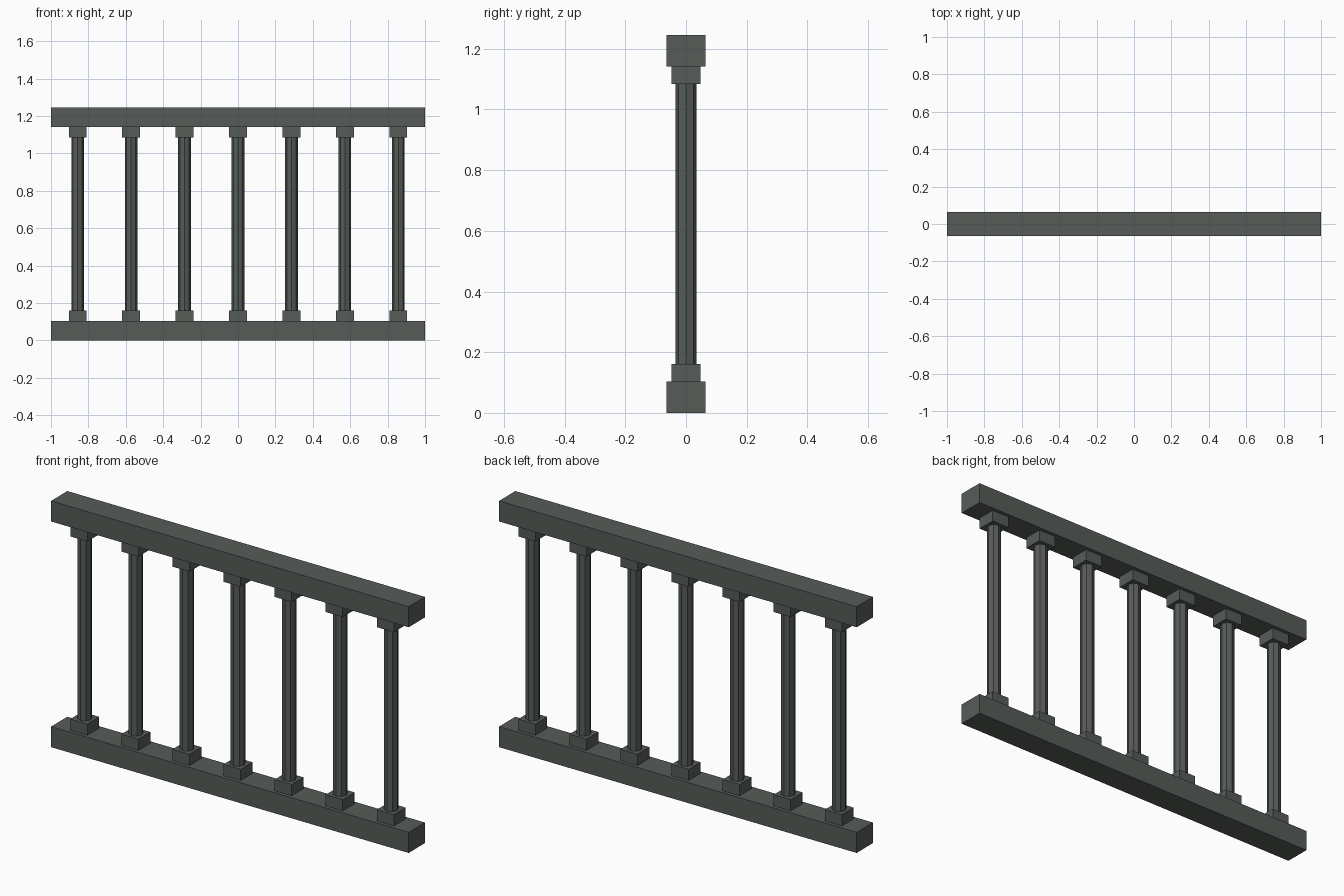
import bpy

if "Cube" in bpy.data.objects:
    bpy.data.objects.remove(bpy.data.objects["Cube"])

LENGTH, DEPTH, HEIGHT = 2.0, 0.13, 1.245
RAIL_H, BLOCK_H, BLOCK_W = 0.104, 0.057, 0.095
POST_R, COUNT = 0.034, 7

iron = bpy.data.materials.new("dark_grey_green")
iron.diffuse_color = (0.095, 0.108, 0.098, 1)
iron.use_nodes = True
iron.node_tree.nodes["Principled BSDF"].inputs["Base Color"].default_value = iron.diffuse_color


def finish(name):
    obj = bpy.context.object
    obj.name = name
    obj.data.materials.append(iron)
    return obj


def box(name, x, z0, size):
    bpy.ops.mesh.primitive_cube_add(size=1, location=(x, 0, z0 + size[2] / 2))
    bpy.context.object.scale = size
    bpy.ops.object.transform_apply(location=False, rotation=False, scale=True)
    return finish(name)


# Bottom and top rails
box("bottom_rail", 0, 0, (LENGTH, DEPTH, RAIL_H))
box("top_rail", 0, HEIGHT - RAIL_H, (LENGTH, DEPTH, RAIL_H))

# Evenly spaced eight-sided balusters with square blocks at both ends
low = RAIL_H + BLOCK_H
high = HEIGHT - low
for i in range(COUNT):
    x = (i - (COUNT - 1) / 2) * LENGTH / COUNT
    box(f"base_block_{i + 1}", x, RAIL_H, (BLOCK_W, BLOCK_W, BLOCK_H))
    box(f"cap_block_{i + 1}", x, high, (BLOCK_W, BLOCK_W, BLOCK_H))
    bpy.ops.mesh.primitive_cylinder_add(vertices=8, radius=POST_R, depth=high - low,
                                        location=(x, 0, HEIGHT / 2))
    finish(f"baluster_{i + 1}")
